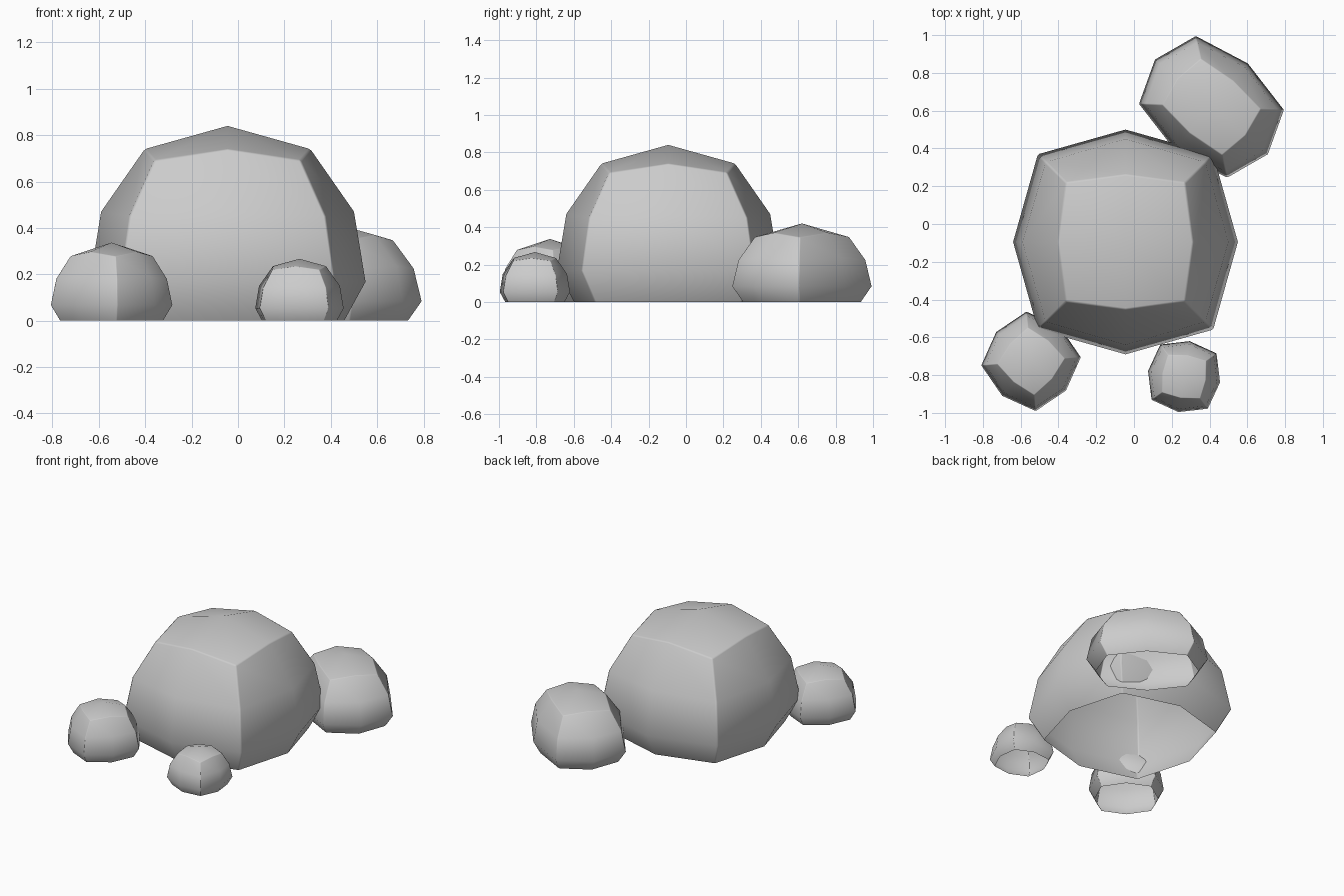
import bpy, bmesh
from math import radians
from mathutils import Matrix, Vector

if "Cube" in bpy.data.objects:
    bpy.data.objects.remove(bpy.data.objects["Cube"])

# Rings of a unit rock: (side-middle radius, its z, corner half-width, its z)
RINGS = [(0.60, 0.881, 0.53, 0.825),
         (0.916, 0.56, 0.71, 0.535),
         (1.0, 0.20, 0.78, 0.20),
         (0.845, 0.0, 0.66, 0.0)]
SIDES = [(1, 0), (1, 1), (0, 1), (-1, 1), (-1, 0), (-1, -1), (0, -1), (1, -1)]


def rock(name, x, y, sx, sy, height, angle):
    """Rounded cube with creased block edges, open where it meets the ground."""
    bm = bmesh.new()
    place = Matrix.Translation((x, y, 0)) @ Matrix.Rotation(radians(angle), 4, 'Z')

    def vert(px, py, pz):
        return bm.verts.new(place @ Vector((px * sx, py * sy, pz * height)))

    rings = []
    for mid, zm, cor, zc in RINGS:
        rings.append([vert(a * cor, b * cor, zc) if a and b else vert(a * mid, b * mid, zm)
                      for a, b in SIDES])
    top = vert(0, 0, 1)
    # Top: four quads around the centre
    for i in range(1, 8, 2):
        r = rings[0]
        bm.faces.new((top, r[i - 1], r[i], r[(i + 1) % 8]))
    # Walls
    for up, low in zip(rings, rings[1:]):
        for i in range(8):
            j = (i + 1) % 8
            bm.faces.new((up[i], low[i], low[j], up[j]))
    for f in bm.faces:
        f.smooth = True
    # Crease the top rim and the four upright corners
    weight = bm.edges.layers.float.new("bevel_weight_edge")
    for i in range(8):
        bm.edges.get((rings[0][i], rings[0][(i + 1) % 8]))[weight] = 1
        if i % 2:
            for up, low in zip(rings, rings[1:]):
                bm.edges.get((up[i], low[i]))[weight] = 1
    bm.normal_update()
    mesh = bpy.data.meshes.new(name)
    bm.to_mesh(mesh)
    bm.free()
    obj = bpy.data.objects.new(name, mesh)
    bpy.context.collection.objects.link(obj)
    bev = obj.modifiers.new("worn_edges", 'BEVEL')
    bev.limit_method = 'WEIGHT'
    bev.width = 0.015 * (sx + sy) / 2
    bev.segments = 1
    bev.harden_normals = True


rock("large_boulder", -0.045, -0.095, 0.595, 0.595, 0.84, 0)
rock("back_rock", 0.41, 0.62, 0.39, 0.30, 0.42, -40)
rock("front_left_rock", -0.545, -0.727, 0.241, 0.238, 0.337, -40)
rock("front_right_rock", 0.265, -0.808, 0.193, 0.19, 0.267, -9)
